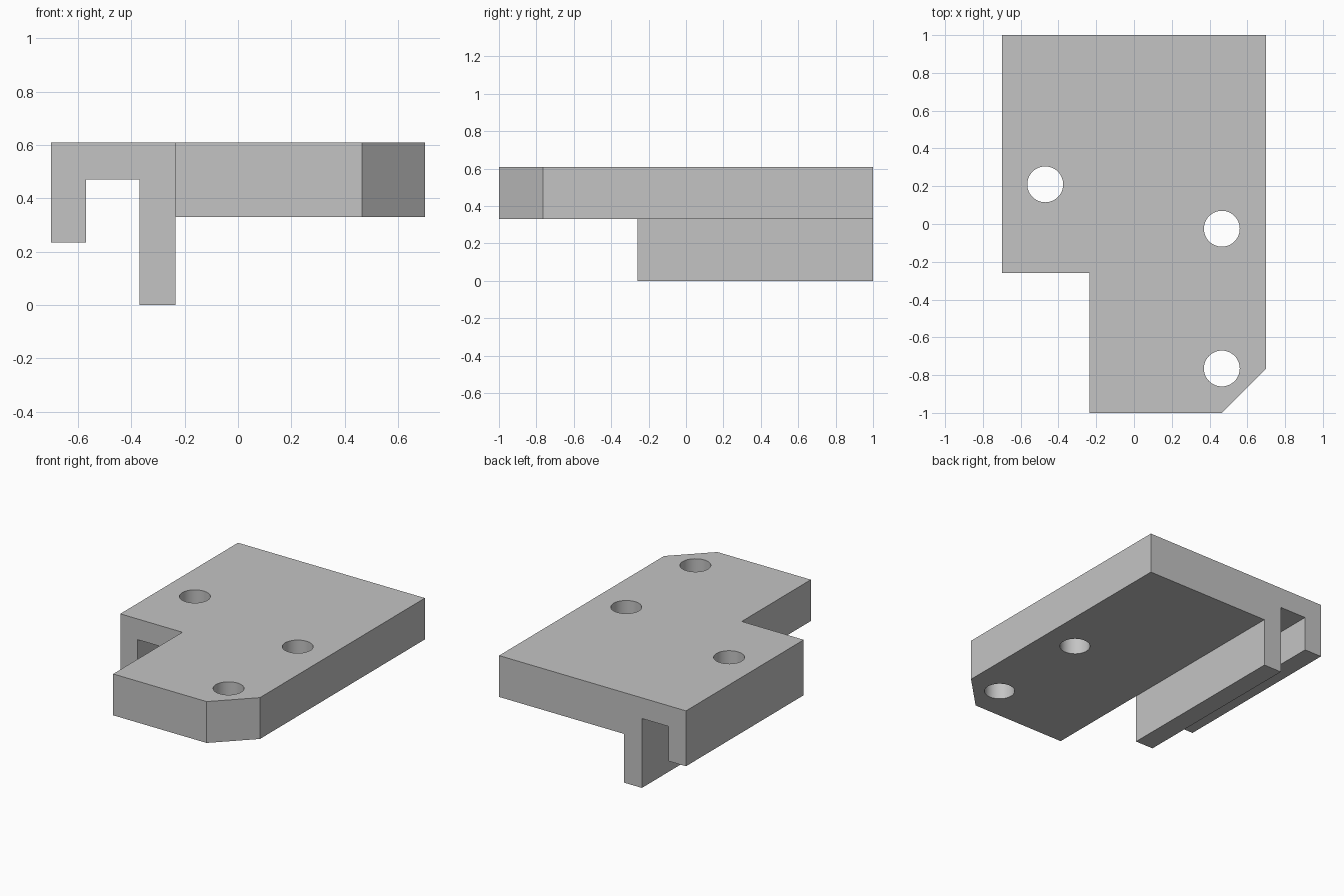
import bpy
import bmesh
from mathutils import Vector

cube = bpy.data.objects.get("Cube")
if cube:
    bpy.data.objects.remove(cube, do_unlink=True)

# Single plain grey
grey = bpy.data.materials.new("plain_grey")
grey.use_nodes = True
colour = (0.55, 0.55, 0.55, 1)
grey.diffuse_color = colour
grey.node_tree.nodes["Principled BSDF"].inputs["Base Color"].default_value = colour


def prism(name, outline, start, end, axis):
    """Extrude a 2D outline along y (xz outline) or z (xy outline)."""
    def place(u, v, d):
        return (u, d, v) if axis == "y" else (u, v, d)

    bm = bmesh.new()
    face = bm.faces.new([bm.verts.new(place(u, v, start)) for u, v in outline])
    extruded = bmesh.ops.extrude_face_region(bm, geom=[face])["geom"]
    verts = [g for g in extruded if isinstance(g, bmesh.types.BMVert)]
    bmesh.ops.translate(bm, verts=verts, vec=Vector(place(0, 0, end - start)))
    bmesh.ops.recalc_face_normals(bm, faces=bm.faces)
    mesh = bpy.data.meshes.new(name)
    bm.to_mesh(mesh)
    bm.free()
    mesh.materials.append(grey)
    obj = bpy.data.objects.new(name, mesh)
    bpy.context.collection.objects.link(obj)
    return obj


def cut(target, cutter):
    mod = target.modifiers.new(cutter.name, "BOOLEAN")
    mod.operation = "DIFFERENCE"
    mod.solver = "EXACT"
    mod.object = cutter
    cutter.hide_render = True
    bpy.context.view_layer.objects.active = target
    bpy.ops.object.modifier_apply(modifier=mod.name)
    bpy.data.objects.remove(cutter, do_unlink=True)


# Plate with the slotted clamp below its right edge
TOP, UNDER, RIB = 0.61, 0.33, -0.235
bracket = prism("bracket_plate", [
    (-0.7, TOP), (-0.7, 0.235), (-0.57, 0.235), (-0.57, 0.47), (-0.37, 0.47),
    (-0.37, 0), (RIB, 0), (RIB, UNDER), (0.7, UNDER), (0.7, TOP)], -1, 1, "y")

# Front notch and chamfered front corner
cut(bracket, prism("notch_cutter", [
    (-0.9, -1.2), (RIB, -1.2), (RIB, -0.26), (-0.9, -0.26)], -0.2, 0.9, "z"))
cut(bracket, prism("corner_cutter", [
    (0.265, -1.2), (0.9, -1.2), (0.9, -0.565)], 0.1, 0.9, "z"))

# Three round through holes
for x, y in [(-0.47, 0.21), (0.465, -0.025), (0.465, -0.765)]:
    bpy.ops.mesh.primitive_cylinder_add(
        vertices=48, radius=0.095, depth=2, location=(x, y, TOP))
    drill = bpy.context.object
    drill.name = "hole_cutter"
    drill.data.materials.append(grey)
    cut(bracket, drill)

bpy.ops.object.select_all(action="DESELECT")
bracket.select_set(True)
bpy.context.view_layer.objects.active = bracket
bpy.ops.object.shade_smooth_by_angle(angle=0.5)
